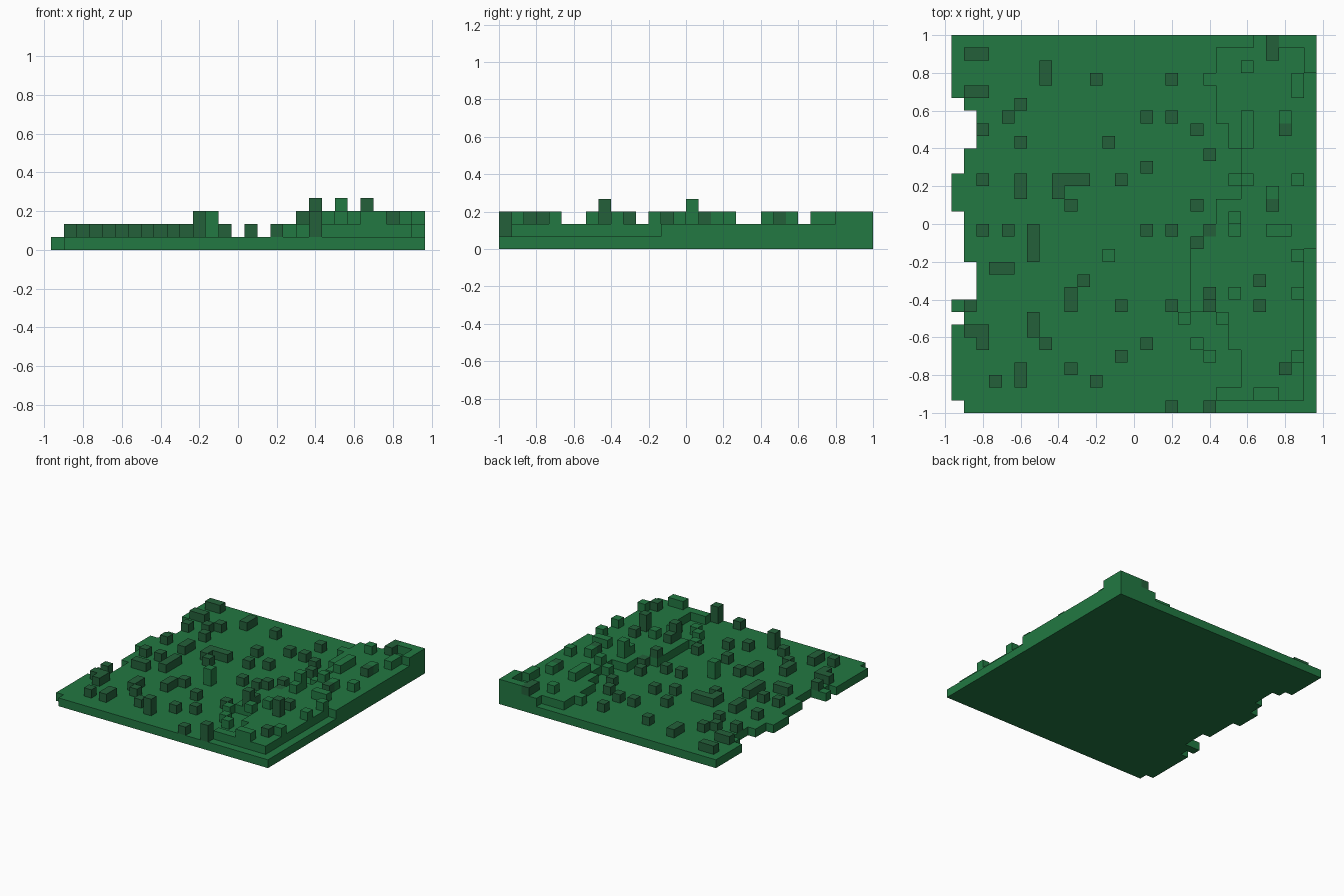
import bpy
import bmesh

if "Cube" in bpy.data.objects:
    bpy.data.objects.remove(bpy.data.objects["Cube"], do_unlink=True)

S = 2 / 30                     # edge length of one block
COLS, ROWS = 29, 30            # columns run along +x, rows run from the back to the front


def material(name, rgb):
    m = bpy.data.materials.new(name)
    m.use_nodes = True
    m.diffuse_color = (*rgb, 1)
    m.node_tree.nodes["Principled BSDF"].inputs["Base Color"].default_value = (*rgb, 1)
    return m


GREEN = material("grass green", (0.016, 0.188, 0.054))
DARK = material("dark shrub green", (0.017, 0.117, 0.042))


def rect_cells(rects):
    """All (column, row) cells inside inclusive rectangles."""
    return {(i, r) for i0, i1, r0, r1 in rects
            for i in range(i0, i1 + 1) for r in range(r0, r1 + 1)}


def build_blocks(name, voxels, mat):
    """Mesh the outer skin of a set of (column, row, level) blocks."""
    bm = bmesh.new()
    for i, r, k in voxels:
        x0, y0, z0 = i - COLS / 2, ROWS / 2 - 1 - r, k
        x1, y1, z1 = x0 + 1, y0 + 1, z0 + 1
        sides = {
            (0, 0, 1): [(x0, y0, z1), (x1, y0, z1), (x1, y1, z1), (x0, y1, z1)],
            (0, 0, -1): [(x0, y1, z0), (x1, y1, z0), (x1, y0, z0), (x0, y0, z0)],
            (1, 0, 0): [(x1, y0, z0), (x1, y1, z0), (x1, y1, z1), (x1, y0, z1)],
            (-1, 0, 0): [(x0, y1, z0), (x0, y0, z0), (x0, y0, z1), (x0, y1, z1)],
            (0, 1, 0): [(x0, y0, z0), (x1, y0, z0), (x1, y0, z1), (x0, y0, z1)],
            (0, -1, 0): [(x1, y1, z0), (x0, y1, z0), (x0, y1, z1), (x1, y1, z1)],
        }
        for (di, dr, dk), quad in sides.items():
            if (i + di, r + dr, k + dk) not in voxels:
                bm.faces.new([bm.verts.new([c * S for c in p]) for p in quad])
    bmesh.ops.remove_doubles(bm, verts=bm.verts, dist=S / 100)
    me = bpy.data.meshes.new(name)
    bm.to_mesh(me)
    bm.free()
    me.materials.append(mat)
    ob = bpy.data.objects.new(name, me)
    bpy.context.collection.objects.link(ob)
    return ob


# Ground slab with a notched edge: the first filled column of each row
first = [0] * 5 + [1] + [2] * 3 + [1] * 2 + [0] * 3 + [1] * 4 + [2] * 3 + [0, 1] + [0] * 6 + [1]
ground = {(i, r, 0) for r in range(ROWS) for i in range(first[r], COLS)}
build_blocks("ground_slab", ground, GREEN)

# Terraces rising towards +x, one list of rectangles for each level
low = rect_cells([
    (24, 28, 0, 3), (21, 23, 1, 3), (22, 28, 4, 8), (21, 22, 4, 6), (20, 20, 3, 3),
    (23, 28, 9, 12), (22, 22, 11, 11), (21, 28, 13, 16), (19, 27, 16, 21),
    (18, 18, 22, 22), (22, 27, 22, 24), (19, 19, 24, 24), (20, 20, 25, 25),
    (23, 27, 25, 27), (21, 27, 28, 28), (12, 12, 17, 17)])
mid = rect_cells([
    (26, 28, 0, 0), (28, 28, 1, 2), (23, 23, 2, 2), (27, 27, 3, 4), (23, 23, 6, 8),
    (26, 26, 6, 6), (23, 23, 11, 11), (27, 27, 11, 11), (25, 25, 12, 12),
    (22, 22, 14, 15), (25, 26, 15, 15), (27, 27, 17, 17), (22, 22, 20, 20),
    (27, 27, 20, 20), (21, 21, 22, 22), (27, 27, 25, 25), (24, 25, 28, 28),
    (12, 12, 17, 17)])
high = {(22, 14)}
terrace = {(i, r, k) for k, level in enumerate((low, mid, high), 1) for i, r in level}
build_blocks("grass_terraces", terrace, GREEN)

# Dark shrub blocks: columns filled in each row
shrub_rows = {
    0: [25], 1: [1, 2, 25], 2: [7], 3: [7, 11, 17], 4: [1, 2], 5: [5],
    6: [4, 15, 17], 7: [2, 19, 26], 8: [5, 12], 9: [20], 10: [15],
    11: [2, 5, 8, 9, 10, 13], 12: [5, 8], 13: [9, 19, 25],
    15: [2, 4, 6, 15, 17, 20], 16: [6, 19], 17: [6], 18: [3, 4],
    19: [10, 24], 20: [9, 20], 21: [1, 9, 13, 17, 20, 24], 22: [6],
    23: [1, 2, 6], 24: [2, 7, 15], 25: [13], 26: [5, 9, 26],
    27: [3, 5, 11], 29: [17, 20]}
tall = {(11, 27), (20, 29), (20, 21), (24, 21)}
shrubs = set()
for r, columns in shrub_rows.items():
    for i in columns:
        base = 1 + sum((i, r) in level for level in (low, mid, high))
        for k in range(base, base + (2 if (i, r) in tall else 1)):
            shrubs.add((i, r, k))
build_blocks("shrub_blocks", shrubs, DARK)
